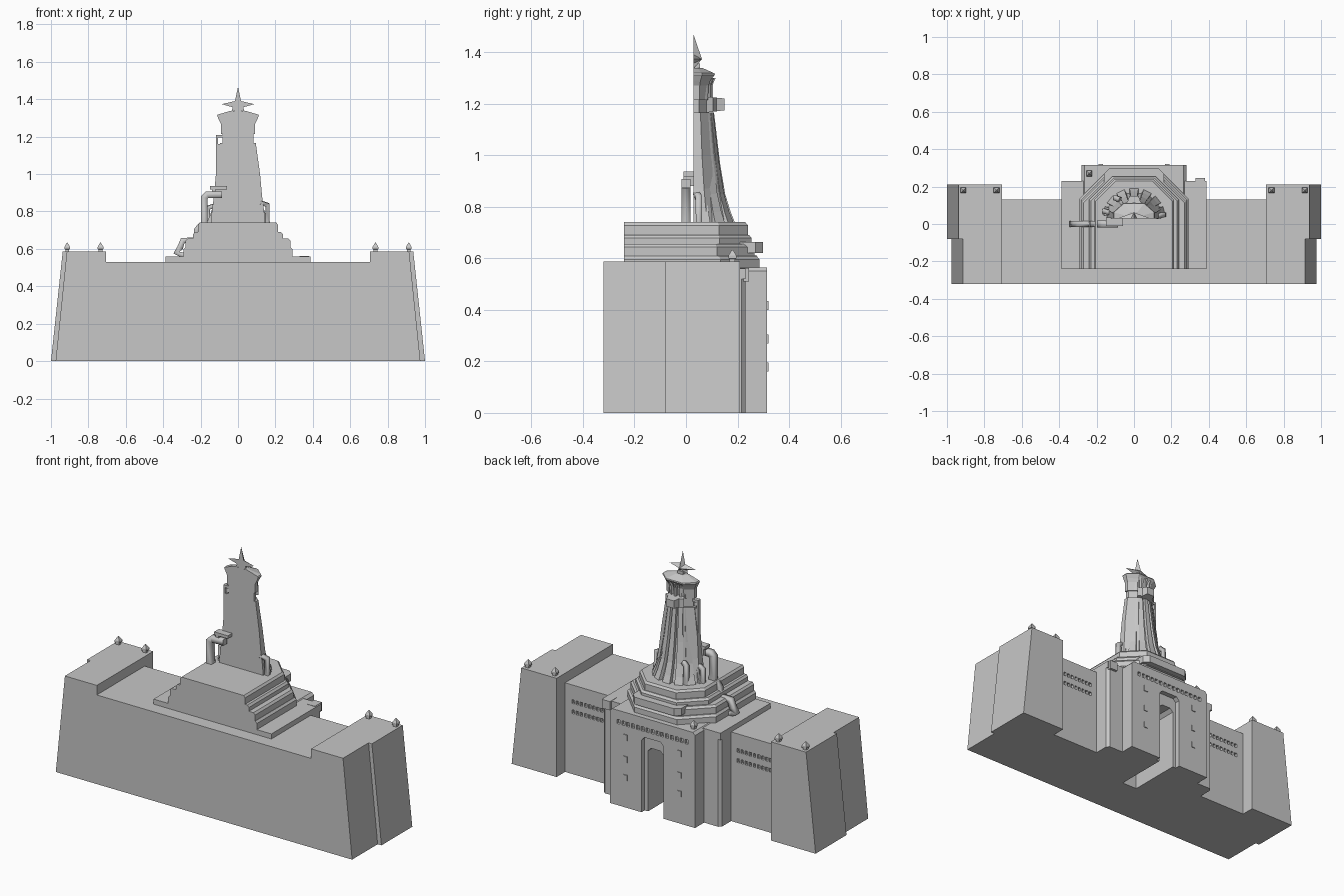
import bpy, bmesh, math
from mathutils import Vector

if "Cube" in bpy.data.objects:
    bpy.data.objects.remove(bpy.data.objects["Cube"])

stone = bpy.data.materials.new("grey_stone")
stone.use_nodes = True
stone.diffuse_color = (0.57, 0.57, 0.57, 1)
stone.node_tree.nodes["Principled BSDF"].inputs["Base Color"].default_value = (0.57, 0.57, 0.57, 1)


def finish(name, bm):
    bmesh.ops.recalc_face_normals(bm, faces=bm.faces)
    mesh = bpy.data.meshes.new(name)
    bm.to_mesh(mesh)
    bm.free()
    mesh.materials.append(stone)
    ob = bpy.data.objects.new(name, mesh)
    bpy.context.collection.objects.link(ob)
    return ob


def skin(bm, rings):
    """Skin matching rings of points and cap both ends."""
    rows = [[bm.verts.new(p) for p in ring] for ring in rings]
    n = len(rows[0])
    for a, b in zip(rows, rows[1:]):
        for i in range(n):
            j = (i + 1) % n
            bm.faces.new((a[i], a[j], b[j], b[i]))
    bm.faces.new(rows[0])
    bm.faces.new(rows[-1])


def loft(name, rings):
    bm = bmesh.new()
    skin(bm, rings)
    return finish(name, bm)


def corners(x0, x1, y0, y1, z0, z1):
    return [[(x0, y0, z), (x1, y0, z), (x1, y1, z), (x0, y1, z)] for z in (z0, z1)]


def box(name, *bounds):
    return loft(name, corners(*bounds))


def plan(name, outline, z0, z1):
    return loft(name, [[(x, y, z) for x, y in outline] for z in (z0, z1)])


def carve(target, name, boxes):
    """Cut a set of separate boxes out of a part."""
    bm = bmesh.new()
    for bounds in boxes:
        skin(bm, corners(*bounds))
    cutter = finish(name, bm)
    cutter.hide_render = True
    cutter.display_type = 'WIRE'
    m = target.modifiers.new(name, 'BOOLEAN')
    m.operation = 'DIFFERENCE'
    m.solver = 'EXACT'
    m.object = cutter
    bpy.context.view_layer.objects.active = target
    bpy.ops.object.modifier_apply(modifier=m.name)
    bpy.data.objects.remove(cutter)


def pipe(name, path, half):
    """Square duct along a path."""
    cu = bpy.data.curves.new(name, 'CURVE')
    cu.dimensions = '3D'
    cu.bevel_depth = half * math.sqrt(2)
    cu.bevel_resolution = 0
    cu.use_fill_caps = True
    sp = cu.splines.new('POLY')
    sp.points.add(len(path) - 1)
    for p, q in zip(sp.points, path):
        p.co = (*q, 1)
        p.tilt = math.pi / 4
    cu.materials.append(stone)
    bpy.context.collection.objects.link(bpy.data.objects.new(name, cu))


def finial(name, x, y, z):
    r = 0.015
    levels = [(r * 0.7, 0), (r * 0.7, 0.012), (r, 0.014), (r, 0.026), (0.002, 0.048)]
    loft(name, [[(x - s, y - s, z + h), (x + s, y - s, z + h), (x + s, y + s, z + h),
                 (x - s, y + s, z + h)] for s, h in levels])


# Main wall with gate passage and two rows of window slits on each wing
wall = box("main_wall", -0.75, 0.75, -0.32, 0.13, 0, 0.53)
carve(wall, "passage_cutter", [(-0.05, 0.05, -0.04, 0.15, -0.02, 0.38)])
carve(wall, "slit_cutter", [(c + 0.027 * k - 0.008, c + 0.027 * k + 0.008, 0.115, 0.15, z, z + 0.022)
                            for c in (-0.65, 0.435) for k in range(9) for z in (0.36, 0.42)])

# End bastions and side piers
for side, tag in ((1, "left"), (-1, "right")):
    for part, y0, y1, low, top in (("front", -0.32, -0.08, 0.975, 0.915),
                                   ("back", -0.08, 0.21, 1.0, 0.937)):
        loft(f"{tag}_bastion_{part}",
             [[(side * 0.705, y0, z), (side * x, y0, z), (side * x, y1, z), (side * 0.705, y1, z)]
              for x, z in ((low, 0), (top, 0.587))])
    for k, x in enumerate((0.735, 0.913)):
        finial(f"{tag}_finial_{k}", side * x, 0.18, 0.585)
    plan(f"{tag}_gate_pier", [(side * x, y) for x, y in
         ((0.27, 0.1), (0.388, 0.1), (0.388, 0.215), (0.373, 0.23), (0.27, 0.23))], 0, 0.56)

# Gate block: two arch layers, the front one with the wider opening
for name, y0, y1, w, h in (("gate_inner", 0.125, 0.285, 0.05, 0.38),
                           ("gate_outer", 0.285, 0.315, 0.072, 0.45)):
    arch = [(-0.28, 0), (-w, 0), (-w, h - 0.02), (-w + 0.02, h), (w - 0.02, h), (w, h - 0.02),
            (w, 0), (0.28, 0), (0.28, 0.55), (0.265, 0.565), (-0.265, 0.565), (-0.28, 0.55)]
    gate = loft(name, [[(x, y, z) for x, z in arch] for y in (y0, y1)])
carve(gate, "gate_slit_cutter", [(0.032 * k - 0.01, 0.032 * k + 0.01, 0.3, 0.33, 0.485, 0.51)
                                 for k in range(-7, 8)])
for side, tag in ((1, "left"), (-1, "right")):
    for k, z in enumerate((0.16, 0.27, 0.4)):
        box(f"{tag}_gate_plate_{k}", side * 0.165, side * 0.19, 0.312, 0.32, z, z + 0.035)
finial("gate_finial", -0.24, 0.27, 0.565)
box("gate_corner_housing", 0.33, 0.38, 0.18, 0.245, 0.51, 0.562)

# Stepped podium: flat front, chamfered back, slightly sloping sides
box("podium_base", -0.388, 0.388, -0.24, 0.23, 0.52, 0.56)
steps = [(0.292, 0.285, 0.55, 0.608), (0.28, 0.265, 0.608, 0.655),
         (0.24, 0.255, 0.655, 0.69), (0.215, 0.24, 0.69, 0.74)]
for k, (wide, deep, z0, z1) in enumerate(steps):
    rings = []
    for inset, z in ((0, z0), (0, z1 - 0.012), (0.01, z1)):
        w, back = wide - inset, deep - inset
        c = w * 0.52
        rings.append([(-w, -0.24, z), (w, -0.24, z), (w, back - c, z), (w - c, back, z),
                      (c - w, back, z), (-w, back - c, z)])
    loft(f"podium_step_{k}", rings)
plan("podium_balcony", [(-0.16, 0.1), (0.16, 0.1), (0.16, 0.27), (0.13, 0.298),
                        (-0.13, 0.298), (-0.16, 0.27)], 0.62, 0.663)


# Half octagonal tower, flat at the front
def half_ring(w, d, z, front=0.03):
    return [(-w, front, z), (-w, front + d * 0.4, z), (-w * 0.5, front + d, z),
            (w * 0.5, front + d, z), (w, front + d * 0.4, z), (w, front, z)]


shaft = [(0.145, 0.135, 0.735), (0.14, 0.115, 0.8), (0.13, 0.1, 0.87),
         (0.118, 0.08, 1.0), (0.095, 0.065, 1.165)]
loft("tower_shaft", [half_ring(*s) for s in shaft])
loft("tower_neck", [half_ring(0.083, 0.05, 1.16), half_ring(0.083, 0.05, 1.22)])
head = [(0.092, 0.055, 1.215), (0.092, 0.058, 1.27), (0.102, 0.065, 1.29), (0.112, 0.082, 1.312),
        (0.108, 0.08, 1.318), (0.04, 0.035, 1.338)]
loft("tower_head", [half_ring(*s) for s in head])

# Broad flaring pilasters around the shaft and small ribs around the head
spread = [(0.96, 0.735), (0.85, 0.78), (0.72, 0.85), (0.6, 0.97), (0.46, 1.165)]
for k, deg in enumerate((14, 39, 64, 90, 116, 141, 166)):
    a = math.radians(deg)
    out = Vector((math.cos(a) * 0.175, math.sin(a) * 0.165, 0))
    across = Vector((-math.sin(a), math.cos(a), 0))
    foot = Vector((0, 0.033, 0))
    rings = []
    for s, z in spread:
        base = foot + Vector((0, 0, z))
        half = across * 0.025 * s
        rings.append([base + out * r + half * t for r, t in ((0.2, -1), (0.2, 1), (s, 1), (s, -1))])
        for p in rings[-1]:
            p.y = max(p.y, 0.03)
    loft(f"tower_pilaster_{k}", rings)
    loft(f"head_rib_{k}", [[foot + Vector((0, 0, z)) + out * r + across * 0.007 * t
                            for r, t in ((0.2, -1), (0.2, 1), (s, 1), (s, -1))]
                           for s, z in ((0.43, 1.215), (0.43, 1.275), (0.5, 1.3))])

# Projecting emblem block on the back and clamp on the side
emblem = [(-0.03, 0.07), (-0.062, 0.105), (-0.035, 0.118), (-0.025, 0.15),
          (0.025, 0.15), (0.035, 0.118), (0.062, 0.105), (0.03, 0.07)]
loft("emblem_block", [[(x, y, 1.155 + 0.13 * y) for x, y in emblem],
                      [(x, y, 1.235 - 0.1 * y) for x, y in emblem]])
box("side_clamp", -0.118, -0.09, 0.03, 0.055, 0.95, 1.16)
box("side_clamp_top", -0.118, -0.08, 0.03, 0.055, 1.195, 1.21)
box("side_clamp_edge", -0.118, -0.108, 0.03, 0.055, 1.15, 1.2)

# Star on top: flat front, raised ridge behind
right_half = [(0, 1.467), (0.016, 1.39), (0.087, 1.374), (0.028, 1.357), (0.034, 1.337)]
outline = right_half + [(0, 1.345)] + [(-x, z) for x, z in right_half[:0:-1]]
bm = bmesh.new()
rim = [bm.verts.new((x, 0.03, z)) for x, z in outline]
peak = bm.verts.new((0, 0.062, 1.372))
bm.faces.new(rim)
for a, b in zip(rim, rim[1:] + rim[:1]):
    bm.faces.new((a, b, peak))
finish("star", bm)
box("star_stem", -0.018, 0.018, 0.03, 0.055, 1.33, 1.355)

# Ducts around the tower foot
pipe("tall_duct", [(-0.18, 0, 0.73), (-0.18, 0, 0.875), (-0.165, 0, 0.89), (-0.085, 0, 0.89)], 0.018)
box("duct_cap", -0.15, -0.06, -0.01, 0.035, 0.918, 0.936)
box("duct_link", -0.14, -0.12, -0.01, 0.035, 0.88, 0.92)
pipe("low_duct", [(-0.2, 0, 0.725), (-0.22, 0, 0.7), (-0.225, 0, 0.65), (-0.295, 0, 0.645),
                  (-0.31, 0, 0.605), (-0.33, 0, 0.58), (-0.29, 0, 0.565)], 0.016)
for k, (x, y, z) in enumerate(((0.158, 0.05, 0.835), (-0.16, 0.07, 0.82), (-0.1, 0.14, 0.85))):
    pipe(f"small_duct_{k}", [(x, y, 0.73), (x, y, z), (x * 0.75, y - 0.01, z + 0.012)], 0.012)
